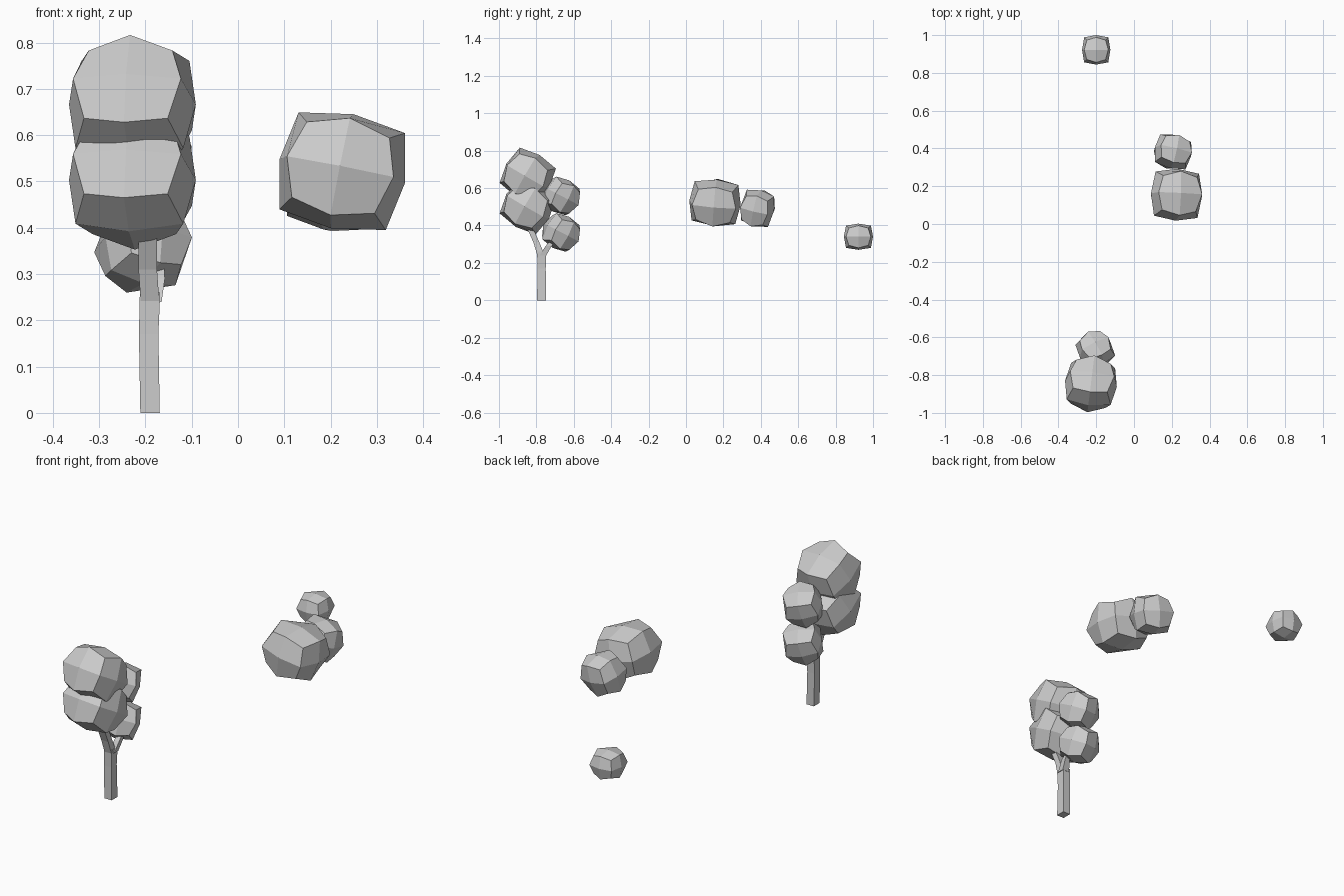
import bpy, bmesh
from math import radians
from mathutils import Vector, Euler, Matrix

if "Cube" in bpy.data.objects:
    bpy.data.objects.remove(bpy.data.objects["Cube"])


def blob(name, centre, half, rot):
    # cube divided once, its edges and corners pulled in to round it
    bm = bmesh.new()
    bmesh.ops.create_cube(bm, size=2)
    bmesh.ops.subdivide_edges(bm, edges=bm.edges[:], cuts=1, use_grid_fill=True)
    for v in bm.verts:
        n = sum(abs(c) > 0.5 for c in v.co)
        v.co *= {1: 1.0, 2: 0.85, 3: 0.66}[n]
    m = Matrix.LocRotScale(Vector(centre), Euler([radians(a) for a in rot]), Vector(half))
    bm.transform(m)
    finish(name, bm)


def limb(name, stations):
    # square tube through (x, y, z, half_x, half_y) stations
    bm = bmesh.new()
    rings = [[bm.verts.new((x + a * hx, y + b * hy, z))
              for a, b in ((-1, -1), (1, -1), (1, 1), (-1, 1))]
             for x, y, z, hx, hy in stations]
    for lo, hi in zip(rings, rings[1:]):
        for i in range(4):
            j = (i + 1) % 4
            bm.faces.new((lo[i], lo[j], hi[j], hi[i]))
    bm.faces.new(rings[0][::-1])
    bm.faces.new(rings[-1])
    finish(name, bm)


def finish(name, bm):
    bmesh.ops.recalc_face_normals(bm, faces=bm.faces[:])
    me = bpy.data.meshes.new(name)
    bm.to_mesh(me)
    bm.free()
    bpy.context.collection.objects.link(bpy.data.objects.new(name, me))


# trunk and its two forks
limb("trunk", [(-.19, -.772, 0, .021, .024), (-.193, -.772, .17, .021, .022),
               (-.19, -.772, .26, .022, .024)])
limb("front_branch", [(-.19, -.775, .24, .02, .02), (-.195, -.80, .31, .02, .016),
                      (-.195, -.84, .40, .02, .016)])
limb("back_branch", [(-.185, -.765, .24, .02, .018), (-.172, -.735, .29, .014, .016),
                     (-.175, -.69, .34, .014, .016)])

# tree foliage: a large and a small cluster, each stacked twice
for label, dz in (("lower", 0), ("upper", .163)):
    blob(label + "_front_foliage", (-.228, -.846, .503 + dz), (.138, .132, .128), (-30, 0, -7))
for label, dz in (("lower", 0), ("upper", .195)):
    blob(label + "_back_foliage", (-.205, -.668, .363 + dz), (.092, .092, .094), (-25, 12, 25))

# floating clusters
blob("large_cluster", (.225, .155, .522), (.138, .138, .126), (-5, 11, -3))
blob("medium_cluster", (.206, .382, .492), (.1, .09, .1), (-14, 10, -14))
blob("small_cluster", (-.2, .922, .34), (.075, .078, .07), (0, 0, 0))
